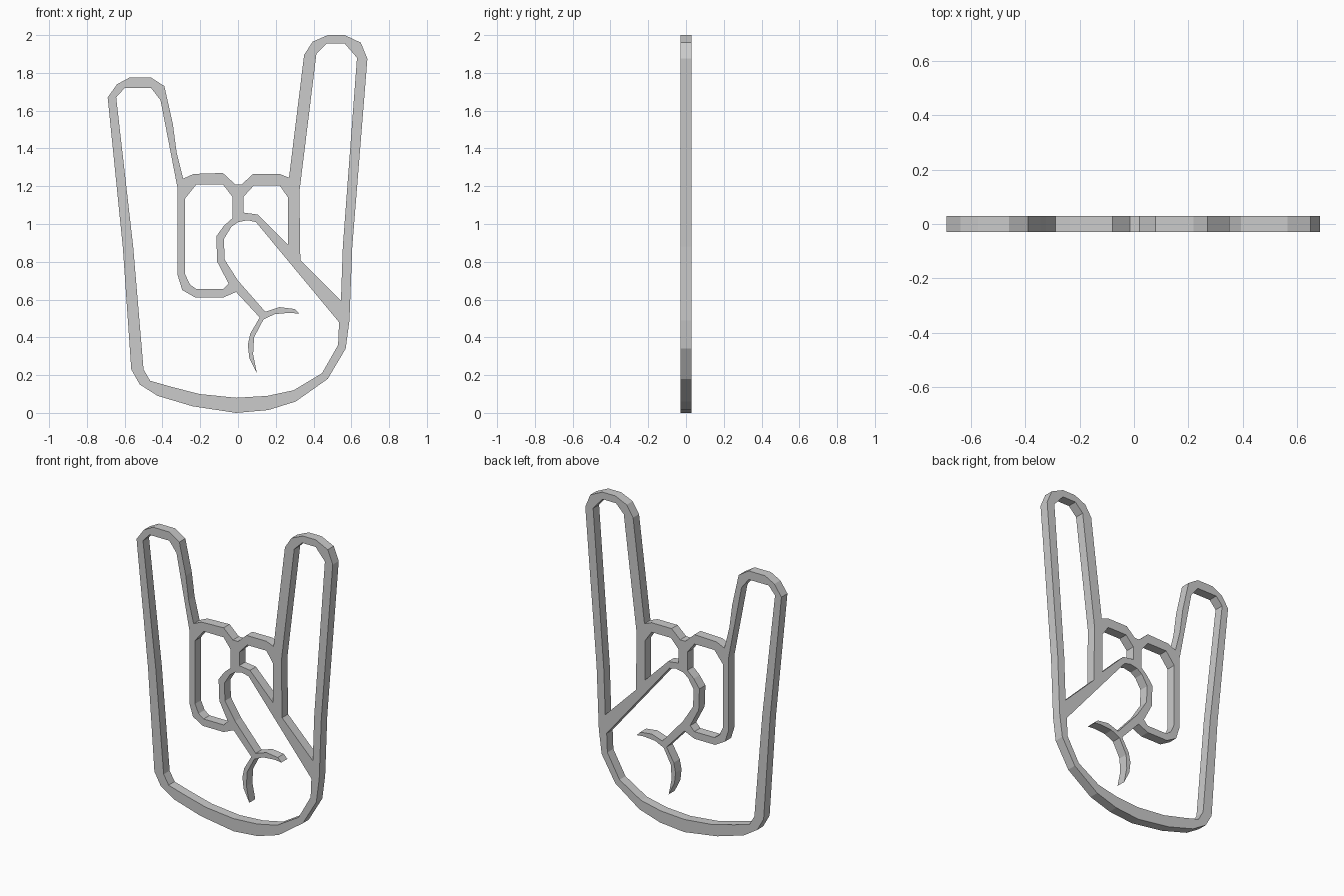
import bpy, math

# Outer silhouette of the hand, split by region (x, z), clockwise
little_tip = [(-.61, .88), (-.69, 1.67), (-.64, 1.74), (-.575, 1.775), (-.46, 1.775),
              (-.39, 1.73), (-.345, 1.53), (-.325, 1.38), (-.29, 1.24)]
knuckles = [(-.235, 1.265), (-.08, 1.27), (-.015, 1.21), (.02, 1.21),
            (.08, 1.265), (.22, 1.265), (.27, 1.245)]
index_tip = [(.35, 1.895), (.395, 1.965), (.475, 2), (.565, 2), (.65, 1.96),
             (.685, 1.875), (.605, .88)]
heel = [(.59, .49), (.57, .34), (.475, .18), (.305, .06), (.16, .015), (-.01, 0),
        (-.24, .035), (-.425, .09), (-.52, .15), (-.565, .23)]

# Palm opening: little finger, folded finger edge, palm crease, thumb, heel
little_in = [(-.555, .88), (-.645, 1.67), (-.60, 1.72), (-.46, 1.72), (-.41, 1.655),
             (-.32, 1.19), (-.32, .73), (-.295, .65), (-.225, .61), (-.08, .61), (-.01, .64)]
crease = [(.115, .505), (.065, .42), (.052, .36), (.06, .29), (.10, .21), (.08, .31),
          (.085, .40), (.135, .495), (.195, .523), (.275, .53), (.325, .525),
          (.30, .55), (.22, .56), (.145, .535)]
thumb_in = [(0, .70), (-.07, .81), (-.075, .92), (-.035, .985), (0, 1.01),
            (.05, 1.02), (.095, 1.01), (.535, .48)]
heel_in = [(.53, .36), (.445, .21), (.295, .12), (.155, .09), (-.01, .08),
           (-.205, .10), (-.36, .14), (-.465, .17), (-.50, .23)]

# Openings of the two folded fingers and the index finger
ring_in = [(-.28, 1.135), (-.22, 1.21), (-.08, 1.21), (-.03, 1.145), (-.03, 1.03),
           (-.075, .99), (-.115, .935), (-.11, .80), (-.05, .685), (-.08, .655),
           (-.22, .655), (-.255, .68), (-.28, .735)]
middle_in = [(.03, 1.145), (.085, 1.205), (.22, 1.205), (.265, 1.14), (.265, .89),
             (.105, 1.05), (.03, 1.06)]
index_in = [(.325, 1.17), (.415, 1.9), (.47, 1.955), (.565, 1.955), (.63, 1.88),
            (.555, .88), (.545, .595), (.33, .81)]

# Filled, extruded curve: inner loops become holes
curve = bpy.data.curves.new("hand_outline", 'CURVE')
curve.dimensions = '2D'
curve.fill_mode = 'BOTH'
curve.extrude = 0.03


def add_loop(points):
    spline = curve.splines.new('POLY')
    spline.points.add(len(points) - 1)
    for p, (x, z) in zip(spline.points, points):
        p.co = (x, z, 0, 1)
    spline.use_cyclic_u = True


add_loop(little_tip + knuckles + index_tip + heel)
add_loop(little_in + crease + thumb_in + heel_in)
for loop in (ring_in, middle_in, index_in):
    add_loop(loop)

hand = bpy.data.objects.new("hand_outline", curve)
bpy.context.collection.objects.link(hand)
hand.rotation_euler.x = math.radians(90)

# Turn into a welded flat-shaded mesh
bpy.context.view_layer.objects.active = hand
hand.select_set(True)
bpy.ops.object.convert(target='MESH')
hand = bpy.context.object
weld = hand.modifiers.new("weld", 'WELD')
weld.merge_threshold = 0.0005
bpy.ops.object.shade_flat()
